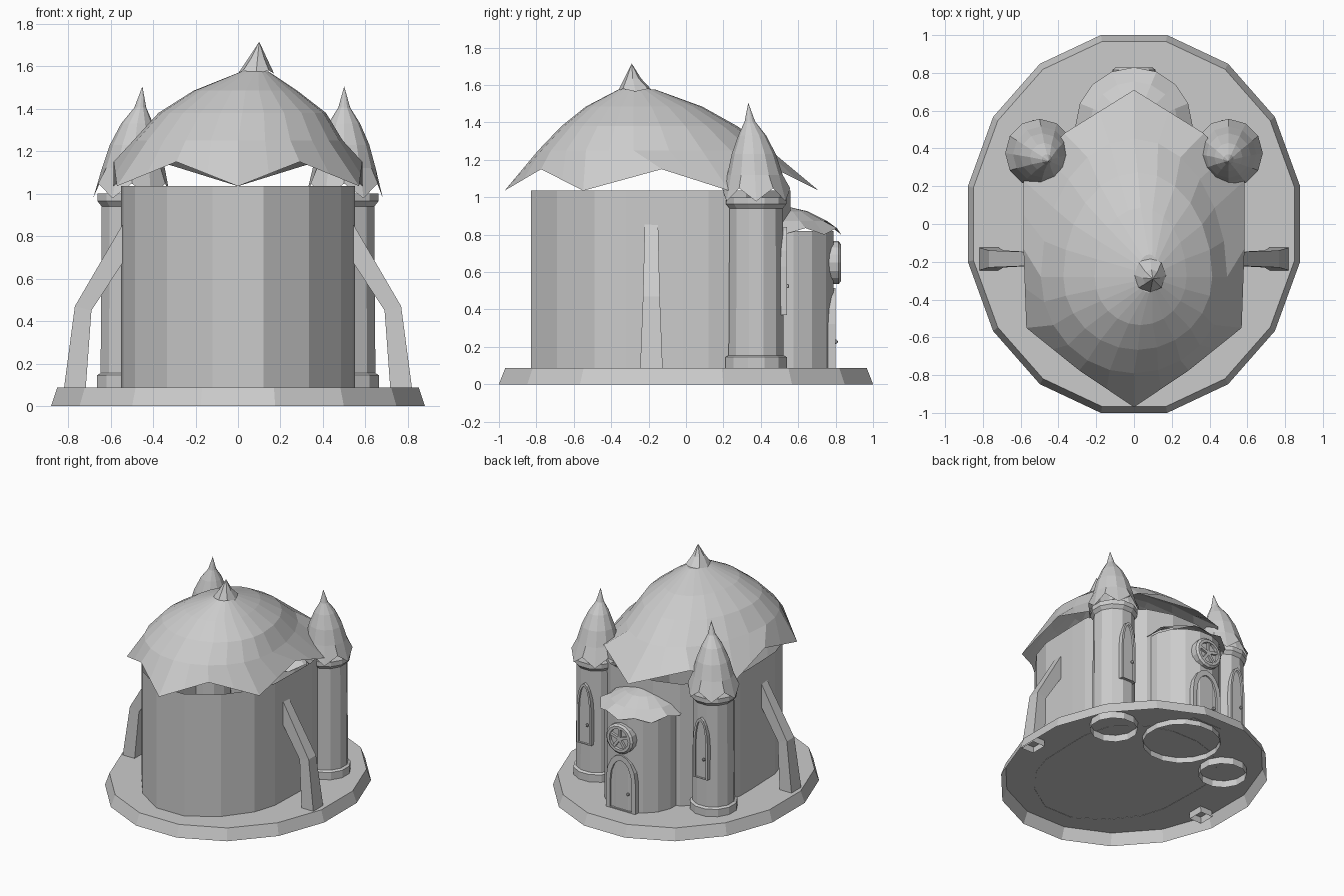
import bpy, bmesh, math
from math import sin, cos, pi

cube = bpy.data.objects.get("Cube")
if cube:
    bpy.data.objects.remove(cube, do_unlink=True)

stone = bpy.data.materials.new("grey_stone")
GREY = (0.6, 0.6, 0.6, 1)
stone.use_nodes = True
stone.diffuse_color = GREY
stone.node_tree.nodes["Principled BSDF"].inputs["Base Color"].default_value = GREY


def loft(name, rings, bottom=False, top=False):
    """Skin a list of equal-length closed rings into one flat-shaded object."""
    bm = bmesh.new()
    loops = [[bm.verts.new(p) for p in ring] for ring in rings]
    n = len(loops[0])
    for a, b in zip(loops, loops[1:]):
        for i in range(n):
            j = (i + 1) % n
            bm.faces.new((a[i], a[j], b[j], b[i]))
    if bottom:
        bm.faces.new(loops[0][::-1])
    if top:
        bm.faces.new(loops[-1])
    bmesh.ops.remove_doubles(bm, verts=bm.verts, dist=0.0005)
    bmesh.ops.recalc_face_normals(bm, faces=bm.faces)
    mesh = bpy.data.meshes.new(name)
    bm.to_mesh(mesh)
    bm.free()
    mesh.materials.append(stone)
    obj = bpy.data.objects.new(name, mesh)
    bpy.context.collection.objects.link(obj)
    return obj


def circle(cx, cy, rx, z, n, ry=None, zig=0.0, turn=0.0):
    """Ring around z; zig lifts every second point for a scalloped eave."""
    ry = rx if ry is None else ry
    return [(cx + rx * cos(2 * pi * (i + turn) / n), cy + ry * sin(2 * pi * (i + turn) / n),
             z + zig * (i % 2)) for i in range(n)]


def arch(cx, y, z0, width, height, depth=0.0):
    """Pointed arch outline in a plane facing the back."""
    half, spring = width / 2, z0 + height * 0.55
    rise = height * 0.45
    side = [(half, z0)] + [(half * cos(t * pi / 2) ** 0.8, spring + rise * (0.75 * sin(t * pi / 2) + 0.25 * t))
                           for t in (0, 0.3, 0.6, 0.8)]
    pts = side + [(0, spring + rise)] + [(-x, z) for x, z in side[::-1]]
    return [(cx + x, y + depth, z) for x, z in pts]


def arched_door(name, cx, y, z0, width, height, back):
    """Raised frame with a recessed panel and a knob."""
    e = width * 0.13
    inner = (width - 2 * e, height - 1.6 * e)
    loft(name, [arch(cx, y - back, z0, width, height), arch(cx, y, z0, width, height),
                arch(cx, y, z0 + e * 0.3, *inner), arch(cx, y - 0.015, z0 + e * 0.3, *inner)], top=True)
    bpy.ops.mesh.primitive_uv_sphere_add(segments=8, ring_count=5, radius=0.012,
                                         location=(cx - width * 0.25, y, z0 + height * 0.33))
    knob = bpy.context.object
    knob.name = name + "_knob"
    knob.data.materials.append(stone)


# Base: hollow sloped plinth
loft("base", [circle(0, 0, 0.897, 0, 16, 1.02, turn=0.5),
              circle(0, 0, 0.867, 0.088, 16, 0.985, turn=0.5)], top=True)

# Main hall walls
half = [(0.12, -0.83), (0.335, -0.69), (0.486, -0.49), (0.54, -0.32), (0.55, -0.02),
        (0.55, 0.12), (0.5, 0.32), (0.3, 0.5), (0.11, 0.56)]
plan = half + [(-x, y) for x, y in half[::-1]]
loft("hall_walls", [[(x, y, z) for x, y in plan] for z in (0.086, 1.035)])

# Main roof: scalloped eave blending into a domed oval
LOW, HIGH = 1.035, 1.15
eave = [(0, -0.97, LOW), (0.29, -0.775, HIGH), (0.57, -0.55, LOW), (0.585, -0.13, HIGH),
        (0.585, 0.23, LOW), (0.37, 0.48, HIGH), (0, 0.71, LOW)]
eave += [(-x, y, z) for x, y, z in eave[-2:0:-1]]
rim = []
for a, b in zip(eave, eave[1:] + eave[:1]):
    rim += [a, tuple((p + q) / 2 for p, q in zip(a, b))]
roof = [rim]
for sx, sy, z, shift in [(0.85, 0.74, 1.25, 0), (0.68, 0.56, 1.38, 0.02), (0.42, 0.37, 1.485, 0.035),
                         (0.11, 0.12, 1.575, 0.08)]:
    ring = []
    for i in range(24):
        a = 2 * pi * i / 24
        ry = 0.69 if cos(a) > 0 else 0.99
        ring.append((shift + 0.58 * sx * sin(a), -0.28 - ry * sy * cos(a), z))
    roof.append(ring)
loft("main_roof", roof, top=True)

# Roof finial
loft("roof_finial", [circle(0.085, -0.27, 0.085, 1.565, 8, 0.095, zig=0.015),
                     circle(0.092, -0.285, 0.045, 1.635, 8),
                     circle(0.1, -0.29, 0, 1.715, 8)])

# Corner towers with pointed caps
for side, label, tip in ((1, "left", 0.0), (-1, "right", 0.05)):
    cx, cy = 0.5 * side, 0.375
    profile = [(0.17, 0.035), (0.17, 0.145), (0.152, 0.155), (0.147, 0.94), (0.168, 0.965), (0.168, 1.0)]
    loft(label + "_tower", [circle(cx, cy, r, z, 12, turn=0.5) for r, z in profile], top=True)
    cap = [circle(cx, cy, 0.182, 0.978, 12, zig=0.07)]
    for r, z, k in [(0.148, 1.12, 0.15), (0.118, 1.23, 0.3), (0.075, 1.33, 0.5), (0.028, 1.405, 0.8), (0, 1.505, 1)]:
        cap.append(circle(cx + tip * k, cy - 0.042 * k, r, z, 12))
    loft(label + "_tower_cap", cap)
    arched_door(label + "_tower_window", cx, cy + 0.165, 0.37, 0.125, 0.47, 0.05)

# Rear porch tower with a low dome
loft("porch_walls", [circle(0, 0.52, 0.275, z, 16, turn=0.5) for z in (0.045, 0.82)], top=True)
loft("porch_roof", [circle(0, 0.52, 0.31, 0.8, 16, zig=0.035), circle(0, 0.52, 0.235, 0.872, 16),
                    circle(0, 0.52, 0.13, 0.925, 16), circle(0, 0.52, 0, 0.955, 16)])
arched_door("porch_door", 0, 0.8, 0.086, 0.25, 0.43, 0.07)


# Round window: rim, recessed pane and five spokes
def disc(r, y):
    return [(r * cos(2 * pi * i / 16), y, 0.65 + r * sin(2 * pi * i / 16)) for i in range(16)]


loft("round_window", [disc(0.115, 0.74), disc(0.115, 0.815), disc(0.1, 0.828), disc(0.08, 0.828),
                      disc(0.08, 0.805)], top=True)
for k in range(5):
    a = 2 * pi * k / 5 + pi / 2
    d, s = (cos(a), sin(a)), (-sin(a) * 0.01, cos(a) * 0.01)
    quad = [(s[0] * m + d[0] * r, s[1] * m + d[1] * r) for m, r in ((1, 0), (1, 0.085), (-1, 0.085), (-1, 0))]
    loft("window_spoke", [[(x, y, 0.65 + z) for x, z in quad] for y in (0.8, 0.822)], top=True)

# Side buttresses: leaning tapered piers
for side, label in ((1, "left"), (-1, "right")):
    rings = []
    for outer, zo, inner, zi, w in [(0.825, 0.04, 0.72, 0.04, 0.062), (0.768, 0.47, 0.69, 0.45, 0.045),
                                    (0.52, 0.895, 0.5, 0.74, 0.035)]:
        rings.append([(side * outer, -0.185 - w, zo), (side * outer, -0.185 + w, zo),
                      (side * inner, -0.185 + w, zi), (side * inner, -0.185 - w, zi)])
    loft(label + "_buttress", rings, top=True)
